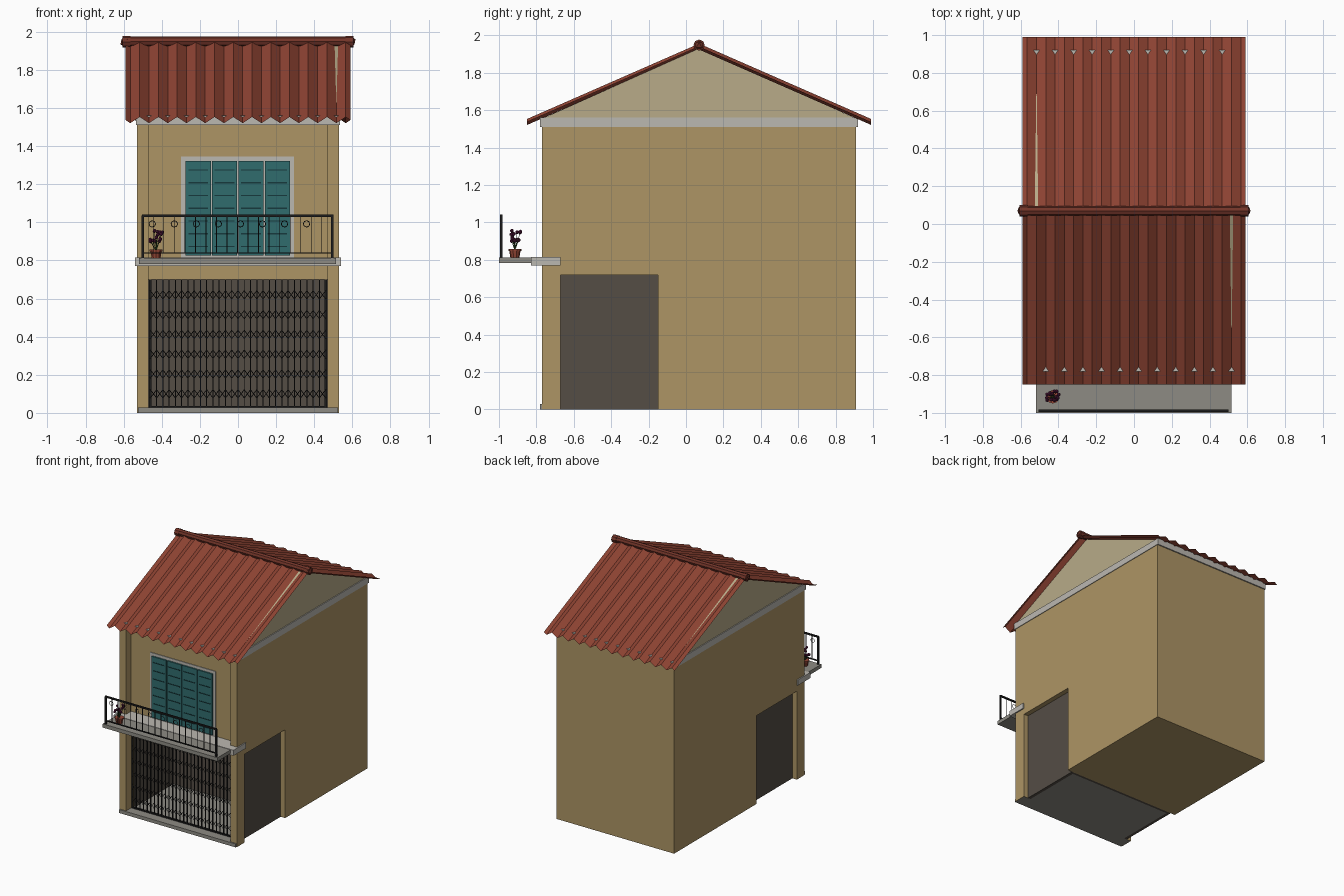
import bpy, bmesh, math, random
from mathutils import Vector

if "Cube" in bpy.data.objects:
    bpy.data.objects.remove(bpy.data.objects["Cube"])

random.seed(4)


def mat(name, r, g, b):
    m = bpy.data.materials.new(name)
    m.diffuse_color = (r, g, b, 1)
    m.use_nodes = True
    m.node_tree.nodes["Principled BSDF"].inputs["Base Color"].default_value = m.diffuse_color
    return m


WALL = mat("ochre_plaster", 0.42, 0.30, 0.13)
GABLE = mat("pale_plaster", 0.48, 0.41, 0.25)
TRIM = mat("pale_stone", 0.50, 0.48, 0.44)
STONE = mat("grey_stone", 0.27, 0.26, 0.23)
ROOM = mat("dark_room", 0.09, 0.075, 0.06)
TILE = mat("clay_tile", 0.29, 0.06, 0.035)
RIDGE = mat("dark_clay", 0.17, 0.035, 0.022)
TEAL = mat("teal_paint", 0.03, 0.15, 0.155)
SLAT = mat("dark_teal", 0.008, 0.04, 0.045)
IRON = mat("black_iron", 0.012, 0.012, 0.012)
BLOOM = mat("purple_bloom", 0.10, 0.01, 0.05)
LEAF = mat("green_stem", 0.03, 0.08, 0.02)


def finish(name, bm, material):
    bmesh.ops.recalc_face_normals(bm, faces=bm.faces)
    me = bpy.data.meshes.new(name)
    bm.to_mesh(me)
    bm.free()
    me.materials.append(material)
    ob = bpy.data.objects.new(name, me)
    bpy.context.collection.objects.link(ob)
    return ob


def add_box(bm, x0, x1, y0, y1, z0, z1):
    vs = bmesh.ops.create_cube(bm, size=1)["verts"]
    for v in vs:
        v.co = Vector((x0 + (v.co.x + .5) * (x1 - x0), y0 + (v.co.y + .5) * (y1 - y0),
                       z0 + (v.co.z + .5) * (z1 - z0)))


def boxes(name, material, *dims):
    bm = bmesh.new()
    for d in dims:
        add_box(bm, *d)
    return finish(name, bm, material)


def add_bar(bm, a, b, r, sides=4):
    a, b = Vector(a), Vector(b)
    d = b - a
    vs = bmesh.ops.create_cone(bm, cap_ends=True, segments=sides, radius1=r, radius2=r,
                               depth=d.length)["verts"]
    q = d.to_track_quat('Z', 'Y')
    for v in vs:
        v.co = q @ v.co + (a + b) / 2


def add_profile(bm, pts, x0, x1):
    """Extrude a (y, z) outline along x."""
    face = bm.faces.new([bm.verts.new((x0, y, z)) for y, z in pts])
    new = bmesh.ops.extrude_face_region(bm, geom=[face])["geom"]
    for g in new:
        if isinstance(g, bmesh.types.BMVert):
            g.co.x = x1


# House body: upper floor overhangs the open shop front
bm = bmesh.new()
add_profile(bm, [(-0.15, 0), (0.91, 0), (0.91, 1.52), (-0.67, 1.52), (-0.67, 0.72), (-0.15, 0.72)],
            -0.53, 0.53)
finish("house_body", bm, WALL)
boxes("front_wall", WALL, (-0.47, 0.47, -0.705, -0.665, 0.70, 1.52))
boxes("corner_pilasters", WALL, *[(s * 0.5 - 0.03, s * 0.5 + 0.03, -0.77, -0.67, 0, 1.52)
                                  for s in (-1, 1)])

# Shop room, floor and step
boxes("room_walls", ROOM, (-0.49, -0.465, -0.67, -0.15, 0, 0.72), (0.465, 0.49, -0.67, -0.15, 0, 0.72),
      (-0.465, 0.465, -0.17, -0.15, 0, 0.72), (-0.465, 0.465, -0.67, -0.17, 0.705, 0.72))
boxes("room_floor", STONE, (-0.465, 0.465, -0.67, -0.17, 0, 0.02))
boxes("front_step", STONE, (-0.525, 0.525, -0.78, -0.67, 0, 0.028))

# Cornice and gables
boxes("cornice", TRIM, (-0.535, 0.535, -0.78, 0.92, 1.51, 1.562))
bm = bmesh.new()
for s in (-1, 1):
    add_profile(bm, [(-0.77, 1.555), (0.91, 1.555), (0.07, 1.93)], s * 0.528, s * 0.50)
finish("gables", bm, GABLE)

# Corrugated roof: the back slope is the front one turned half a circle
bm = bmesh.new()
N, AMP, EAVE, TOP = 48, 0.016, 1.537, 1.94
for s in (1, -1):
    rows = []
    for i in range(N + 1):
        x = (-0.59 + 1.18 * i / N) * s
        dz = -AMP * math.sin(i * math.pi / 2)
        rows.append((bm.verts.new((x, 0.07 - 0.92 * s, EAVE + dz)),
                     bm.verts.new((x, 0.07, TOP + dz))))
    for a, b in zip(rows, rows[1:]):
        bm.faces.new((a[0], b[0], b[1], a[1]))
finish("roof_tiles", bm, TILE)

# Ridge cap with knobs
bm = bmesh.new()
add_bar(bm, (-0.6, 0.07, 1.95), (0.6, 0.07, 1.95), 0.026, 8)
for s in (-1, 1):
    add_bar(bm, (s * 0.565, 0.07, 1.948), (s * 0.605, 0.07, 1.948), 0.03, 8)
    vs = bmesh.ops.create_icosphere(bm, subdivisions=1, radius=0.03)["verts"]
    bmesh.ops.translate(bm, verts=vs, vec=(s * 0.59, 0.07, 1.948))
finish("ridge_cap", bm, RIDGE)

# Balcony
boxes("balcony_slab", STONE, (-0.52, 0.515, -1.0, -0.70, 0.782, 0.812))
boxes("balcony_band", TRIM, (-0.54, 0.54, -0.83, -0.67, 0.77, 0.815))

# Balcony railing: front panel with rings
bm = bmesh.new()
Y = -0.988
for z, h in ((1.035, 0.006), (0.84, 0.003)):
    add_box(bm, -0.505, 0.5, Y - 0.006, Y + 0.006, z - h, z + h)
for x in (-0.5, 0.495):
    add_box(bm, x - 0.006, x + 0.006, Y - 0.006, Y + 0.006, 0.81, 1.035)
for i in range(1, 18):
    x = -0.5 + 0.995 * i / 18
    add_box(bm, x - 0.002, x + 0.002, Y - 0.002, Y + 0.002, 0.84, 1.03)
for i in range(8):
    x = -0.45 + 0.1157 * i
    for k in range(8):
        p, q = [(x + 0.017 * math.cos(t), Y, 0.992 + 0.017 * math.sin(t))
                for t in (k * math.pi / 4, (k + 1) * math.pi / 4)]
        add_bar(bm, p, q, 0.002)
finish("balcony_railing", bm, IRON)

# Window frame and four louvred shutters
boxes("window_frame", TRIM, (-0.298, 0.295, -0.71, -0.69, 0.815, 1.345))
shutters, slats = [], []
for i in range(4):
    x = -0.275 + 0.1385 * i
    shutters.append((x, x + 0.132, -0.722, -0.705, 0.825, 1.322))
    for k in range(7):
        z = 0.87 + k * 0.067
        slats.append((x + 0.014, x + 0.118, -0.725, -0.715, z, z + 0.006))
boxes("shutters", TEAL, *shutters)
boxes("shutter_slats", SLAT, *slats)

# Folding lattice gate
bm = bmesh.new()
Y, CELLS = -0.70, 28
W = 0.92 / CELLS
for i in range(CELLS + 1):
    x = -0.46 + W * i
    r = 0.006 if i in (0, CELLS) else 0.0025
    add_box(bm, x - r, x + r, Y - 0.005, Y + 0.005, 0.025, 0.702)
add_box(bm, -0.465, 0.465, Y - 0.006, Y + 0.006, 0.025, 0.037)
for row in range(6):
    z = 0.1 + 0.104 * row
    for i in range(CELLS):
        x = -0.46 + W * i
        for d in (-0.022, 0.022):
            add_bar(bm, (x, Y - 0.005, z - d), (x + W, Y - 0.005, z + d), 0.002)
finish("lattice_gate", bm, IRON)

# Potted flowers
PX, PY = -0.43, -0.915
bm = bmesh.new()
for r1, r2, z, h in ((0.024, 0.031, 0.832, 0.04), (0.035, 0.035, 0.853, 0.01)):
    vs = bmesh.ops.create_cone(bm, cap_ends=True, segments=10, radius1=r1, radius2=r2, depth=h)["verts"]
    bmesh.ops.translate(bm, verts=vs, vec=(PX, PY, z))
finish("flower_pot", bm, TILE)
stems, blooms = bmesh.new(), bmesh.new()
for k in range(15):
    t = k * 2.4
    rr = 0.012 + 0.026 * random.random()
    tip = Vector((PX + rr * math.cos(t), PY + rr * math.sin(t), 0.895 + 0.065 * random.random()))
    add_bar(stems, (PX, PY, 0.85), tip, 0.0015)
    vs = bmesh.ops.create_icosphere(blooms, subdivisions=1, radius=0.011)["verts"]
    bmesh.ops.translate(blooms, verts=vs, vec=tip)
finish("flower_stems", stems, LEAF)
finish("flower_blooms", blooms, BLOOM)
